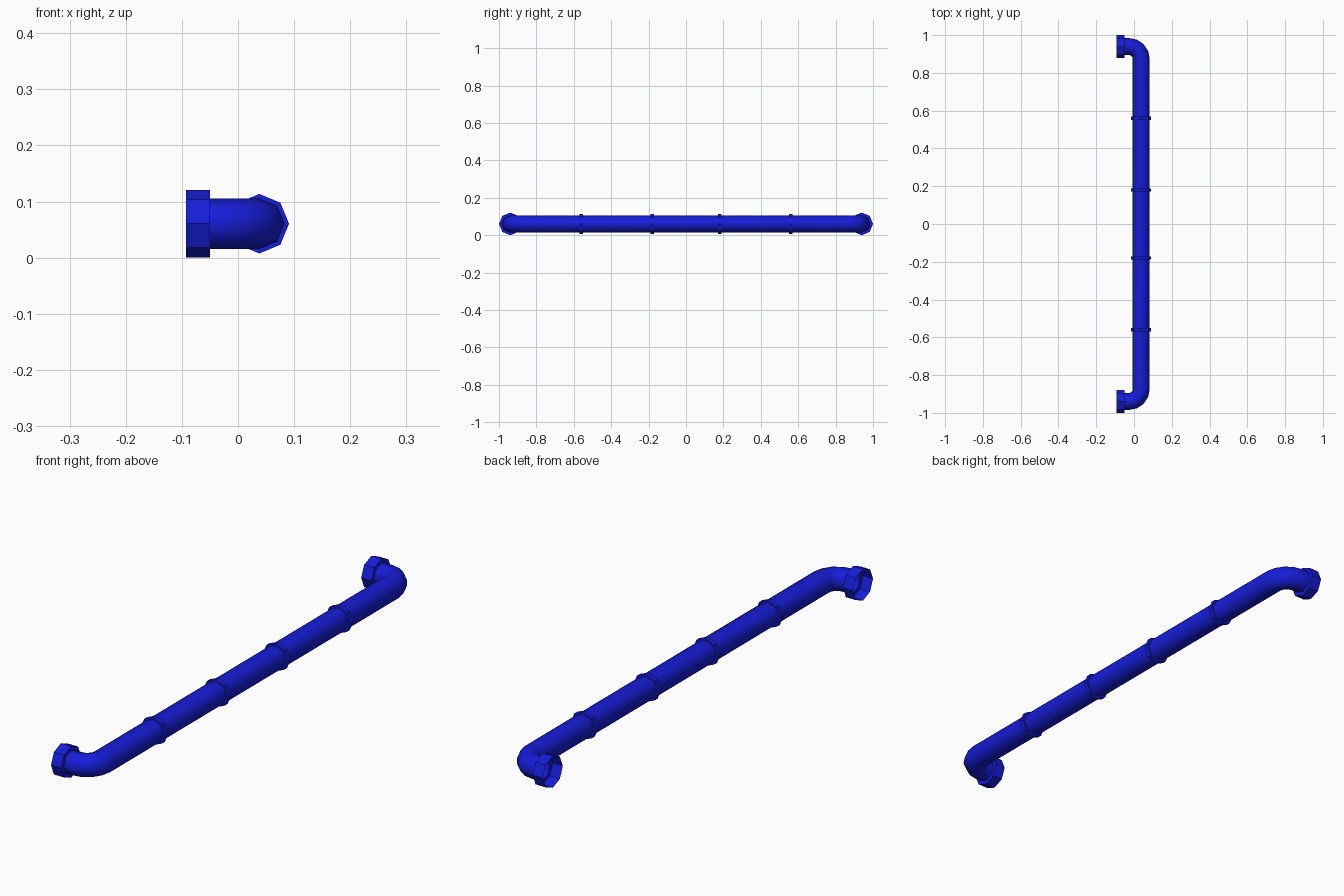
import bpy, bmesh
from math import sin, cos, pi, radians
from mathutils import Vector

if "Cube" in bpy.data.objects:
    bpy.data.objects.remove(bpy.data.objects["Cube"])

SIDES = 8
ZC = 0.0605          # height of the pipe axis
XC = 0.038           # axis of the long run
YE = 0.9395          # axis of the end stubs
R_PIPE, R_BAND, R_FLANGE = 0.045, 0.053, 0.0605
BEND = 0.065

mat = bpy.data.materials.new("blue_paint")
mat.diffuse_color = (0.008, 0.012, 0.68, 1)
mat.use_nodes = True
mat.node_tree.nodes["Principled BSDF"].inputs["Base Color"].default_value = mat.diffuse_color


def loft(name, stations, smooth=False):
    """Skin octagonal sections given as (x, y, heading, radius)."""
    bm = bmesh.new()
    rings = []
    for x, y, h, r in stations:
        side = Vector((sin(h), -cos(h), 0))
        rings.append([bm.verts.new(Vector((x, y, ZC)) + r * (
            cos(2 * pi * k / SIDES) * side + sin(2 * pi * k / SIDES) * Vector((0, 0, 1))))
            for k in range(SIDES)])
    for a, b in zip(rings, rings[1:]):
        for k in range(SIDES):
            n = (k + 1) % SIDES
            bm.faces.new((a[k], b[k], b[n], a[n]))
    me = bpy.data.meshes.new(name)
    bm.to_mesh(me)
    bm.free()
    me.materials.append(mat)
    ob = bpy.data.objects.new(name, me)
    bpy.context.collection.objects.link(ob)
    if smooth:
        bpy.ops.object.select_all(action='DESELECT')
        ob.select_set(True)
        bpy.context.view_layer.objects.active = ob
        bpy.ops.object.shade_smooth_by_angle(angle=radians(50))
    return ob


# Pipe: end stub, elbow, long run, elbow, end stub
cx, cy = XC - BEND, YE - BEND
path = [(-0.05, -YE, 0, R_PIPE)]
for start, yc in ((-90, -cy), (0, cy)):
    for i in range(5):
        a = radians(start + 22.5 * i)
        path.append((cx + BEND * cos(a), yc + BEND * sin(a), a + pi / 2, R_PIPE))
path.append((-0.05, YE, pi, R_PIPE))
loft("pipe", path, smooth=True)

# Open flange cups at both ends
for label, y in (("front", -YE), ("back", YE)):
    loft("flange_" + label, [(-0.093, y, 0, R_FLANGE), (-0.05, y, 0, R_FLANGE),
                             (-0.05, y, 0, R_PIPE)])

# Joint bands along the long run
for i, y in enumerate((-0.56, -0.18, 0.18, 0.56)):
    w = 0.009
    loft(f"joint_band_{i + 1}", [(XC, y - w, pi / 2, R_PIPE), (XC, y - w, pi / 2, R_BAND),
                                 (XC, y + w, pi / 2, R_BAND), (XC, y + w, pi / 2, R_PIPE)])
